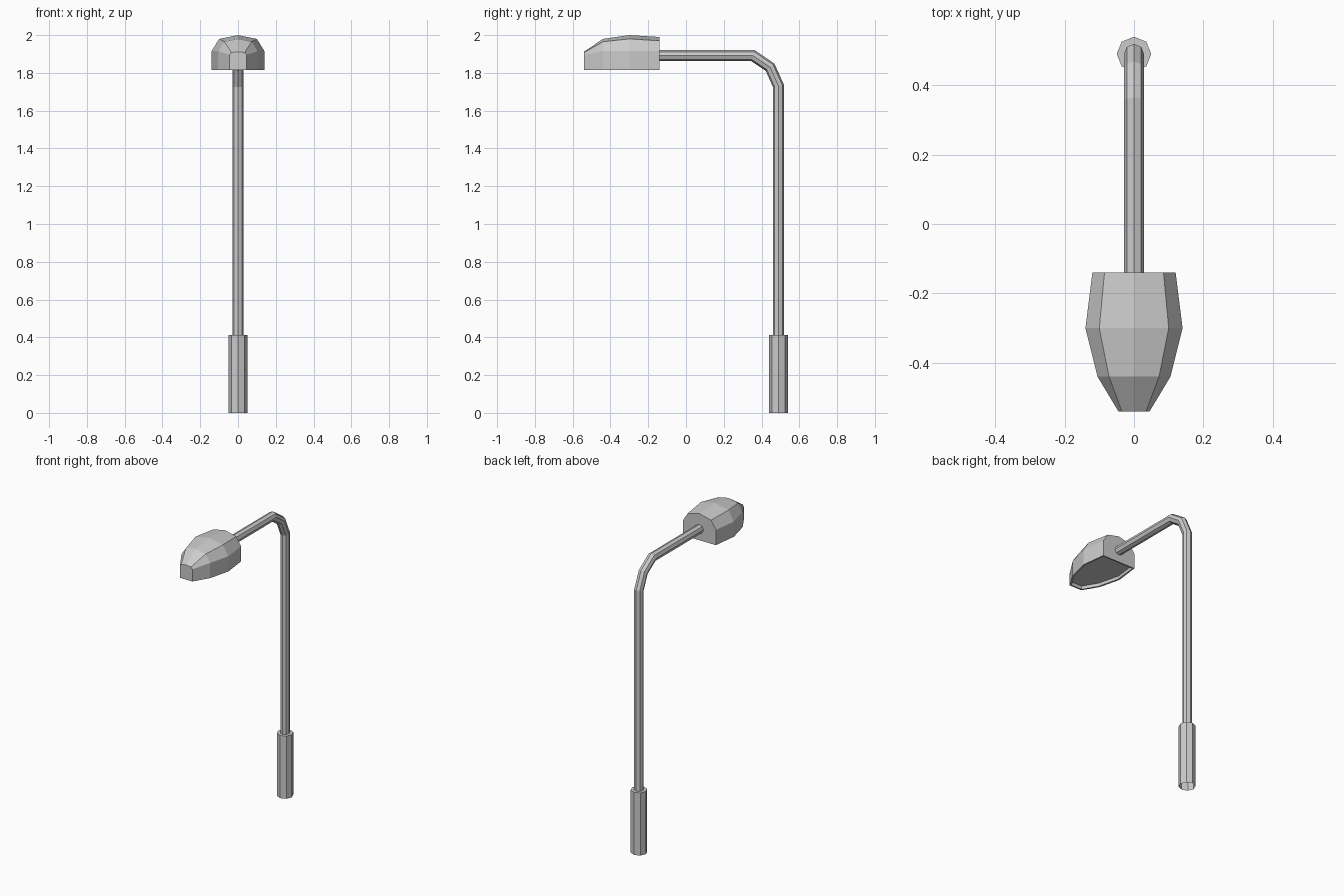
import bpy, bmesh
from math import cos, sin, pi
from mathutils import Vector

if "Cube" in bpy.data.objects:
    bpy.data.objects.remove(bpy.data.objects["Cube"])


def make_object(name, bm):
    bmesh.ops.recalc_face_normals(bm, faces=bm.faces)
    mesh = bpy.data.meshes.new(name)
    bm.to_mesh(mesh)
    bm.free()
    obj = bpy.data.objects.new(name, mesh)
    bpy.context.collection.objects.link(obj)
    return obj


def bridge(bm, a, b):
    n = len(a)
    for i in range(n):
        j = (i + 1) % n
        bm.faces.new((a[i], a[j], b[j], b[i]))


def tube(name, path, radius, sides=8, cap_end=False):
    """Sweep a polygon along a path in the YZ plane with mitred corners."""
    bm = bmesh.new()
    pts = [Vector((0, y, z)) for y, z in path]
    side = Vector((1, 0, 0))
    rings = []
    for i, p in enumerate(pts):
        d_in = (p - pts[max(i - 1, 0)]).normalized()
        d_out = (pts[min(i + 1, len(pts) - 1)] - p).normalized()
        d = (d_in + d_out).normalized()
        stretch = 1 / max(d.dot(d_in), d.dot(d_out))
        n = side.cross(d) * stretch
        angles = [2 * pi * k / sides for k in range(sides)]
        rings.append([bm.verts.new(p + radius * (side * cos(a) + n * sin(a)))
                      for a in angles])
    for a, b in zip(rings, rings[1:]):
        bridge(bm, a, b)
    if cap_end:
        bm.faces.new(rings[-1])
    return make_object(name, bm)


# Octagonal base sleeve, open underneath
tube("base_sleeve", [(0.49, 0), (0.49, 0.413)], 0.05, cap_end=True)

# Pole bending over into the arm
tube("pole_arm", [(0.49, 0.40), (0.49, 1.73), (0.445, 1.83),
                  (0.355, 1.891), (-0.145, 1.891)], 0.029)

# Lamp head: lofted half-dome sections
# y, side half width, side height, shoulder half width, shoulder height, ridge height
BOTTOM = 1.815
sections = [
    (-0.14, 0.120, 1.915, 0.085, 1.970, 1.99),
    (-0.30, 0.140, 1.915, 0.100, 1.980, 2.00),
    (-0.44, 0.105, 1.915, 0.072, 1.965, 1.98),
    (-0.54, 0.045, 1.895, 0.035, 1.908, 1.912),
]
bm = bmesh.new()
rings = []
for y, w, zw, s, zs, zr in sections:
    half = [(w, BOTTOM), (w, zw), (s, zs)]
    outline = half + [(0, zr)] + [(-x, z) for x, z in reversed(half)]
    rings.append([bm.verts.new((x, y, z)) for x, z in outline])
for a, b in zip(rings, rings[1:]):
    for i in range(len(a) - 1):
        bm.faces.new((a[i], a[i + 1], b[i + 1], b[i]))
for end in (rings[0], rings[-1]):
    bm.faces.new(end)

# Recessed underside with a thin rim
under = bm.faces.new([r[0] for r in rings] + [r[-1] for r in reversed(rings)])
bmesh.ops.recalc_face_normals(bm, faces=bm.faces)
bmesh.ops.inset_region(bm, faces=[under], thickness=0.012)
bmesh.ops.inset_region(bm, faces=[under], thickness=0.001)
bmesh.ops.translate(bm, verts=under.verts, vec=(0, 0, 0.02))
make_object("lamp_head", bm)
